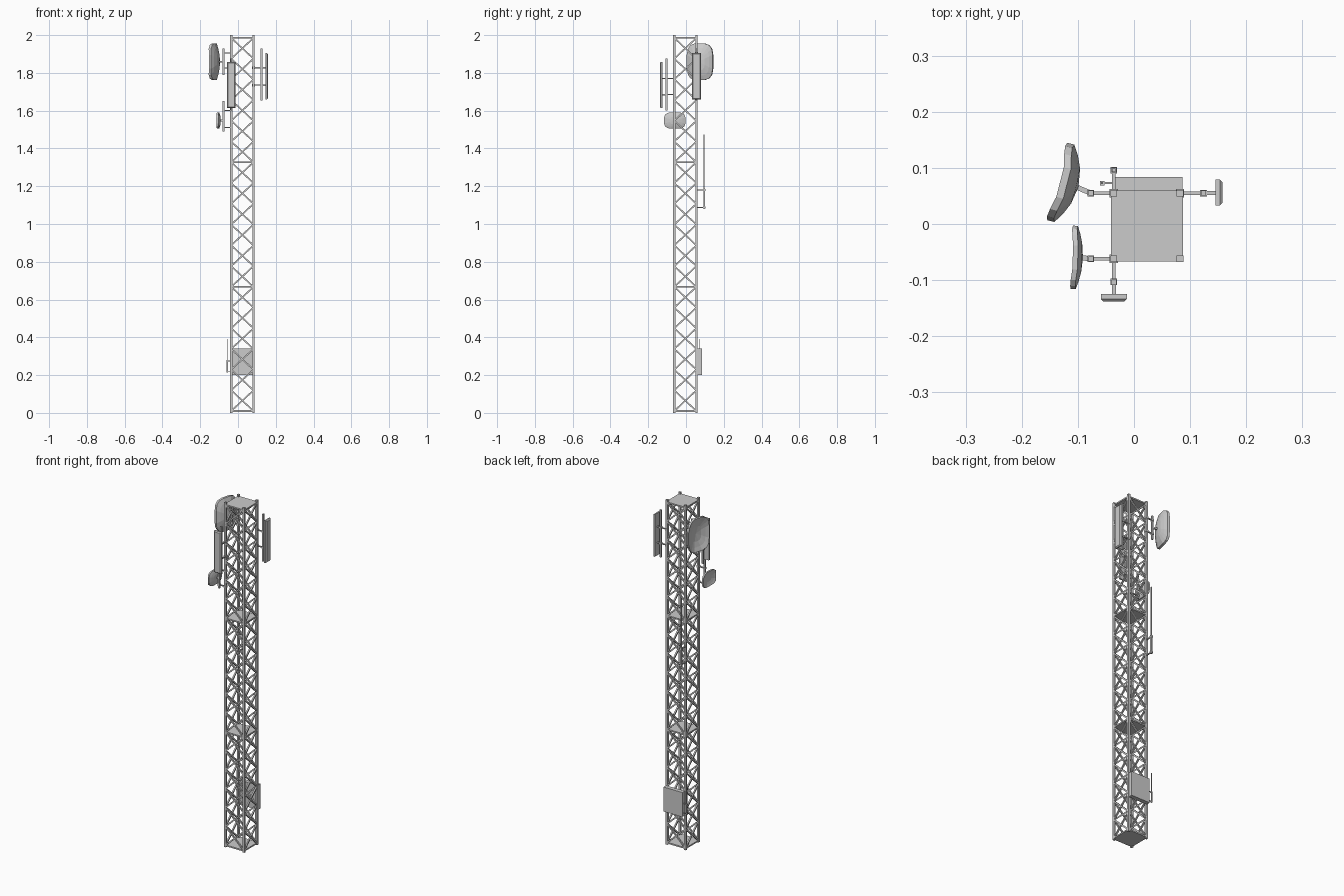
import bpy, bmesh, math
from mathutils import Vector, Matrix

if "Cube" in bpy.data.objects:
    bpy.data.objects.remove(bpy.data.objects["Cube"])

X0, X1, Y0, Y1 = -0.036, 0.082, -0.062, 0.055   # leg centres


def finish(bm, name):
    bmesh.ops.recalc_face_normals(bm, faces=bm.faces)
    me = bpy.data.meshes.new(name)
    bm.to_mesh(me)
    bm.free()
    ob = bpy.data.objects.new(name, me)
    bpy.context.collection.objects.link(ob)
    return ob


def beam(bm, a, b, w):
    """Square bar of width w from a to b."""
    a, b = Vector(a), Vector(b)
    d = b - a
    z = d.normalized()
    ref = Vector((0, 0, 1)) if abs(z.z) < 0.99 else Vector((0, 1, 0))
    x = ref.cross(z).normalized()
    y = z.cross(x)
    rot = Matrix((x, y, z)).transposed().to_4x4()
    bmesh.ops.create_cube(bm, size=1, matrix=Matrix.Translation((a + b) / 2) @ rot
                          @ Matrix.Diagonal((w, w, d.length, 1)))


def box(bm, lo, hi):
    lo, hi = Vector(lo), Vector(hi)
    s = hi - lo
    return bmesh.ops.create_cube(bm, size=1, matrix=Matrix.Translation((lo + hi) / 2)
                                 @ Matrix.Diagonal((*s, 1)))["verts"]


corners = [(X0, Y0), (X1, Y0), (X1, Y1), (X0, Y1)]
levels = [0.01, 0.667, 1.327, 1.985]

# Tower legs
bm = bmesh.new()
for x, y in corners:
    beam(bm, (x, y, 0), (x, y, 2), 0.012)
finish(bm, "tower_legs")

# Crossed bracing, six cells per section on each face
bm = bmesh.new()
for z0, z1 in zip(levels, levels[1:]):
    h = (z1 - z0) / 6
    for k in range(6):
        lo, hi = z0 + k * h, z0 + (k + 1) * h
        for i in range(4):
            p, q = corners[i], corners[(i + 1) % 4]
            beam(bm, (*p, lo), (*q, hi), 0.008)
            beam(bm, (*q, lo), (*p, hi), 0.008)
finish(bm, "tower_bracing")

# Section plates
bm = bmesh.new()
for z in levels:
    box(bm, (X0 - 0.005, Y0 - 0.005, z - 0.004), (X1 + 0.005, Y1 + 0.005, z + 0.004))
finish(bm, "section_plates")


def mount(name, leg, pole, z0, z1, arm_zs):
    """Vertical pole held off a leg by short arms with clamps."""
    bm = bmesh.new()
    beam(bm, (*pole, z0), (*pole, z1), 0.009)
    for z in arm_zs:
        beam(bm, (*leg, z), (*pole, z), 0.006)
        for p, w in ((leg, 0.015), (pole, 0.012)):
            beam(bm, (*p, z - 0.006), (*p, z + 0.006), w)
    return finish(bm, name)


mount("large_dish_mount", (X0, Y1), (-0.077, Y1), 1.79, 1.93, (1.905, 1.825))
mount("small_dish_mount", (X0, Y0), (-0.077, Y0), 1.49, 1.65, (1.60, 1.51))
mount("front_panel_mount", (X0, Y0), (X0, -0.103), 1.60, 1.875, (1.77, 1.685))
mount("right_panel_mount", (X1, Y1), (0.124, Y1), 1.655, 1.93, (1.827, 1.735))


def dish(name, loc, hw, hh, su, sv, thick, turn, tail):
    """Rounded-rectangle shell, hollow side facing -x; tail links it to its pole."""
    bm = bmesh.new()
    n = 16
    rings = {}
    for side, off in ((0, 0), (1, -thick)):
        rings[side] = []
        for r in (0.45, 0.75, 1):
            ring = []
            for i in range(n):
                t = 2 * math.pi * (i + 0.5) / n
                c, s = math.cos(t), math.sin(t)
                u = r * math.copysign(abs(c) ** 0.6, c)
                v = r * math.copysign(abs(s) ** 0.6, s)
                ring.append(bm.verts.new((off - su * u * u - sv * v * v, u * hw, v * hh)))
            rings[side].append(ring)
        mid = bm.verts.new((off, 0, 0))
        for i in range(n):
            bm.faces.new((mid, rings[side][0][i], rings[side][0][(i + 1) % n]))
    pairs = [(r[k], r[k + 1]) for r in rings.values() for k in (0, 1)]
    pairs.append((rings[0][2], rings[1][2]))
    for a, b in pairs:
        for i in range(n):
            j = (i + 1) % n
            bm.faces.new((a[i], a[j], b[j], b[i]))
    bm.transform(Matrix.Translation(loc) @ Matrix.Rotation(math.radians(turn), 4, 'Z'))
    beam(bm, (loc[0] - 0.004, loc[1], loc[2]), tail, 0.009)
    return finish(bm, name)


dish("large_dish", (-0.099, 0.066, 1.859), 0.072, 0.098, 0.024, 0.018, 0.013, -14.5, (-0.077, Y1, 1.859))
dish("small_dish", (-0.091, -0.060, 1.548), 0.057, 0.044, 0.010, 0.008, 0.009, -2, (-0.077, Y0, 1.548))


def panel(name, lo, hi, axis, sign, pole, arm_zs):
    """Panel antenna with chamfered outer face."""
    bm = bmesh.new()
    lo, hi = Vector(lo), Vector(hi)
    box(bm, lo, hi)
    outer = hi[axis] if sign > 0 else lo[axis]
    edges = [e for e in bm.edges if all(abs(v.co[axis] - outer) < 1e-5 for v in e.verts)]
    bmesh.ops.bevel(bm, geom=edges, offset=0.005, segments=1, affect='EDGES')
    inner = lo[axis] if sign > 0 else hi[axis]
    for z in arm_zs:
        end = [*pole, z]
        end[axis] = inner + sign * 0.002
        beam(bm, (*pole, z), end, 0.007)
    return finish(bm, name)


panel("front_panel_antenna", (-0.059, -0.1385, 1.615), (-0.0125, -0.125, 1.857), 1, -1,
      (X0, -0.103), (1.77, 1.685))
panel("right_panel_antenna", (0.145, 0.033, 1.66), (0.158, 0.079, 1.905), 0, 1,
      (0.124, Y1), (1.827, 1.735))

# Whip antenna on the rear left leg
bm = bmesh.new()
wx, wy = X0, 0.096
beam(bm, (wx, wy, 1.08), (wx, wy, 1.19), 0.009)
beam(bm, (wx, wy, 1.19), (wx, wy, 1.475), 0.006)
for z in (1.18, 1.088):
    beam(bm, (X0, Y1, z), (wx, wy, z), 0.006)
    beam(bm, (wx, wy, z - 0.005), (wx, wy, z + 0.005), 0.012)
finish(bm, "whip_antenna")

# Equipment cabinet on the back
bm = bmesh.new()
box(bm, (-0.035, 0.060, 0.20), (0.086, 0.084, 0.342))
finish(bm, "equipment_cabinet")

# Short aerial beside the cabinet
bm = bmesh.new()
ax, ay = -0.057, 0.073
beam(bm, (ax, ay, 0.215), (ax, ay, 0.28), 0.006)
beam(bm, (ax, ay, 0.28), (ax, ay, 0.39), 0.003)
for z in (0.275, 0.22):
    beam(bm, (-0.034, ay, z), (ax, ay, z), 0.004)
    beam(bm, (ax, ay, z - 0.004), (ax, ay, z + 0.004), 0.008)
finish(bm, "cabinet_aerial")
